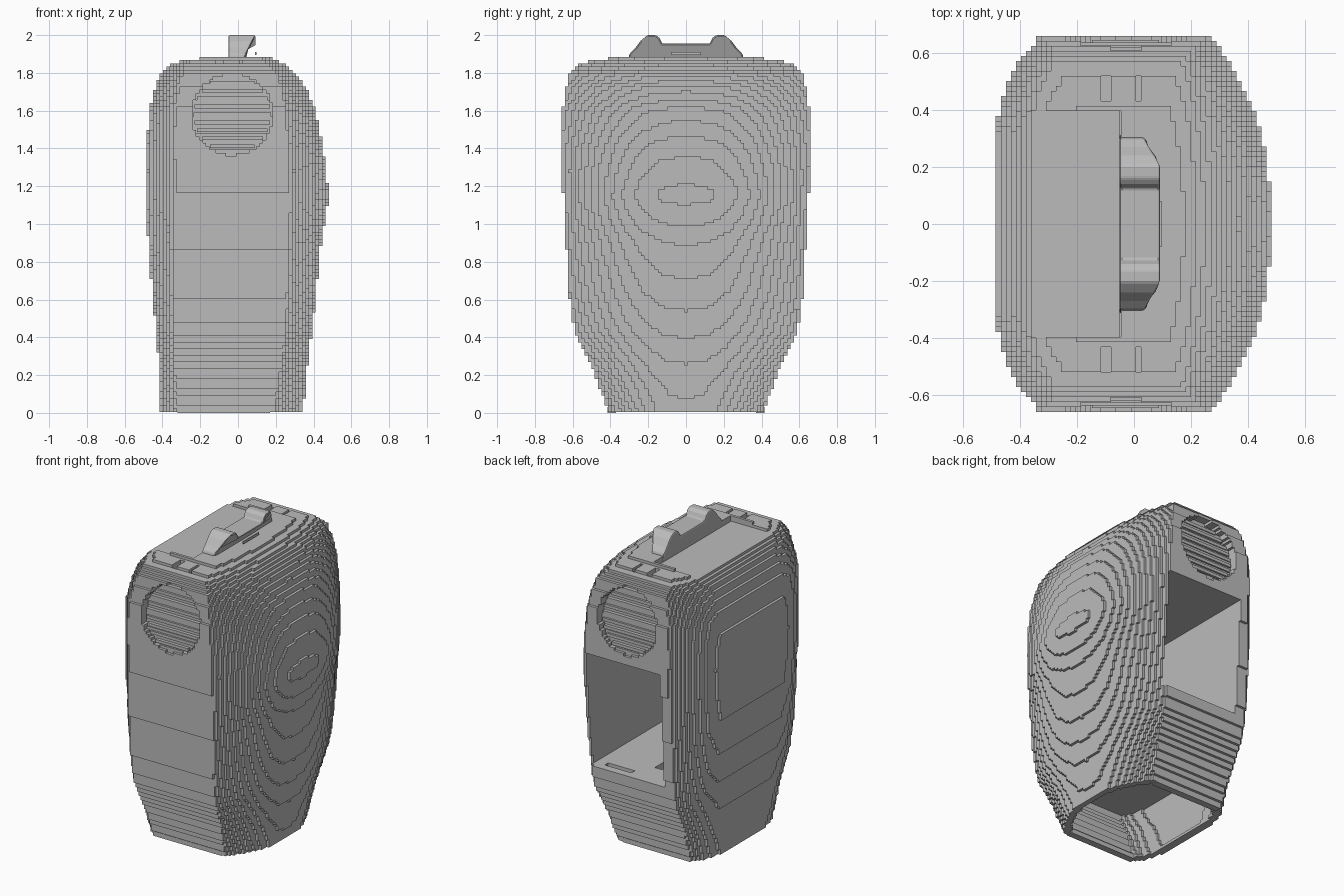
import bpy, bmesh
from mathutils import Matrix

if "Cube" in bpy.data.objects:
    bpy.data.objects.remove(bpy.data.objects["Cube"])

grey = bpy.data.materials.new("plain_grey")
grey.use_nodes = True
grey.diffuse_color = (0.5, 0.5, 0.5, 1)
for node in grey.node_tree.nodes:
    if node.type == 'BSDF_PRINCIPLED':
        node.inputs["Base Color"].default_value = (0.5, 0.5, 0.5, 1)


def finish(bm, name):
    bmesh.ops.recalc_face_normals(bm, faces=bm.faces[:])
    mesh = bpy.data.meshes.new(name)
    bm.to_mesh(mesh)
    bm.free()
    mesh.materials.append(grey)
    obj = bpy.data.objects.new(name, mesh)
    bpy.context.scene.collection.objects.link(obj)
    return obj


def box(name, x, y, z):
    bm = bmesh.new()
    bmesh.ops.create_cube(bm, size=1)
    for v in bm.verts:
        v.co = [lo if c < 0 else hi for c, (lo, hi) in zip(v.co, (x, y, z))]
    return finish(bm, name)


def loft(name, rings):
    bm = bmesh.new()
    loops = [[bm.verts.new(p) for p in ring] for ring in rings]
    n = len(loops[0])
    for a, b in zip(loops, loops[1:]):
        for i in range(n):
            j = (i + 1) % n
            bm.faces.new((a[i], a[j], b[j], b[i]))
    bm.faces.new(loops[0][::-1])
    bm.faces.new(loops[-1])
    return finish(bm, name)


# Body outline at one height: domed on the left, nearly flat on the right
def body_ring(z, right, left, flat_right, flat_left, depth, wall=0):
    right, left, depth = right + wall, left - wall, depth - wall
    flat_right, flat_left = flat_right + wall / 2, flat_left - wall / 2
    bulge, side = left - flat_left, flat_right - right
    half = [(left, 0)]
    half += [(flat_left + bulge * b, y * depth) for b, y in
             ((0.985, 0.2), (0.92, 0.38), (0.8, 0.53), (0.6, 0.7), (0.3, 0.87))]
    half += [(flat_left, depth), (flat_right, depth)]
    half += [(right + side * s, y * depth) for s, y in
             ((0.45, 0.86), (0.12, 0.67), (0, 0.5))]
    return [(x, y, z) for x, y in half] + [(x, -y, z) for x, y in half[:0:-1]]


levels = [
    (0.00, -0.41, 0.345, -0.32, 0.19, 0.41),
    (0.20, -0.415, 0.36, -0.33, 0.22, 0.48),
    (0.43, -0.43, 0.39, -0.34, 0.25, 0.59),
    (0.60, -0.45, 0.41, -0.34, 0.26, 0.615),
    (0.90, -0.475, 0.44, -0.34, 0.27, 0.635),
    (1.05, -0.48, 0.467, -0.33, 0.27, 0.645),
    (1.15, -0.483, 0.48, -0.33, 0.27, 0.65),
    (1.28, -0.483, 0.467, -0.33, 0.27, 0.655),
    (1.42, -0.48, 0.447, -0.33, 0.265, 0.658),
    (1.60, -0.47, 0.41, -0.33, 0.25, 0.655),
    (1.72, -0.44, 0.36, -0.31, 0.23, 0.635),
    (1.79, -0.41, 0.31, -0.30, 0.21, 0.615),
    (1.84, -0.37, 0.25, -0.28, 0.17, 0.58),
    (1.87, -0.32, 0.20, -0.23, 0.14, 0.47),
    (1.89, -0.20, 0.13, -0.12, 0.08, 0.32),
]
body = loft("body_shell", [body_ring(*level) for level in levels])

# Cutters: rear bay, base hollow with a thin wall, top plate seat
hollow = [(-0.05,) + levels[0][1:], levels[0], levels[1],
          (0.36, -0.425, 0.38, -0.34, 0.24, 0.555)]
cutters = [
    box("bay_cutter", (-0.27, 0.27), (-0.55, 0.8), (0.55, 1.3)),
    loft("base_cutter", [body_ring(*level, wall=0.04) for level in hollow]),
    box("plate_cutter", (-0.36, -0.05), (-0.4, 0.4), (1.835, 2)),
    box("floor_slot_cutter", (0.0, 0.2), (0.52, 0.555), (0.48, 0.6)),
]
for side in (-1, 1):
    # Round recess whose floor leans inward toward the top
    bm = bmesh.new()
    bmesh.ops.create_cone(bm, cap_ends=True, segments=48, radius1=0.215,
                          radius2=0.215, depth=1,
                          matrix=Matrix.Rotation(1.5708, 4, 'X'))
    for v in bm.verts:
        inner = v.co.y * side < 0
        v.co.x -= 0.03
        v.co.z += 1.58
        v.co.y = side * (0.64 - (v.co.z - 1.365) * 0.2 if inner else 0.8)
    cutters.append(finish(bm, "disc_cutter"))
    # Paired slots in the top, and a slot in the bay floor
    for x in (-0.1, 0.015):
        cutters.append(box("top_slot_cutter", (x - 0.016, x + 0.016),
                           sorted((side * 0.43, side * 0.51)), (1.82, 2)))
    cutters.append(box("floor_slot_cutter", (-0.11, -0.06),
                       sorted((side * 0.3, side * 0.42)), (0.48, 0.6)))

for cutter in cutters:
    cutter.hide_render = True
    mod = body.modifiers.new("cut", 'BOOLEAN')
    mod.operation = 'DIFFERENCE'
    mod.solver = 'EXACT'
    mod.object = cutter

# Terraced surface
steps = body.modifiers.new("terraces", 'REMESH')
steps.mode = 'BLOCKS'
steps.octree_depth = 7
steps.scale = 0.84
steps.use_remove_disconnected = False

bpy.context.view_layer.update()
graph = bpy.context.evaluated_depsgraph_get()
body.data = bpy.data.meshes.new_from_object(body.evaluated_get(graph))
body.modifiers.clear()
body.data.materials.clear()
body.data.materials.append(grey)
for cutter in cutters:
    bpy.data.objects.remove(cutter)

# Thin horizontal slats across both round recesses
for side, name in ((-1, "front_slat"), (1, "back_slat")):
    for i in range(-4, 5):
        z = 1.58 + i * 0.042
        reach = (0.205 ** 2 - (i * 0.042) ** 2) ** 0.5
        y = 0.64 - (z - 1.365) * 0.2
        box(name, (-0.03 - reach, -0.03 + reach),
            sorted((side * (y - 0.03), side * (y + 0.014))), (z - 0.01, z + 0.01))

# Flat plate on the top
box("top_plate", (-0.36, -0.05), (-0.4, 0.4), (1.79, 1.85))

# Handle: a two-humped profile across the top with tapered ends
half = [(0.32, 1.8), (0.3, 1.9), (0.27, 1.93), (0.24, 1.97), (0.21, 1.995),
        (0.2, 2.0), (0.16, 2.0), (0.14, 1.985), (0.125, 1.955)]
profile = half + [(-y, z) for y, z in reversed(half)]
handle = loft("handle", [
    [(x if x < 0 or abs(y) < 0.22 else x - (abs(y) - 0.21) * 0.6, y, z)
     for y, z in profile]
    for x in (-0.05, 0.092)])
bevel = handle.modifiers.new("soft_edges", 'BEVEL')
bevel.width = 0.008
bevel.segments = 2

# Narrow slot plate on the handle
box("handle_slot", (0.09, 0.097), (-0.08, 0.08), (1.895, 1.91))

# Thin flanges along the bottom edge
for name, y in (("front_flange", (-0.415, -0.37)), ("back_flange", (0.37, 0.415))):
    box(name, (-0.32, 0.17), y, (0.0, 0.03))
